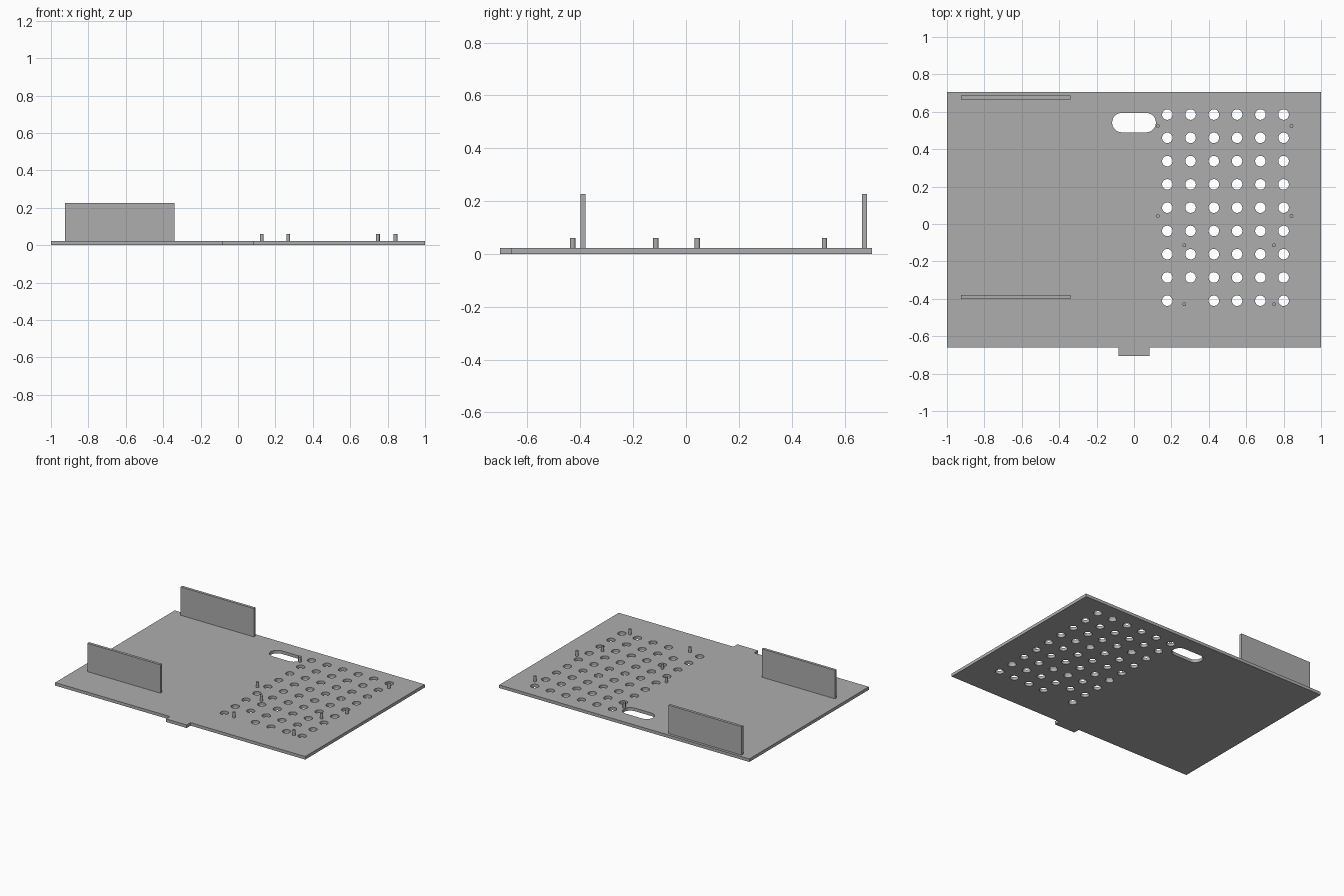
import bpy, bmesh
from math import cos, sin, pi

if "Cube" in bpy.data.objects:
    bpy.data.objects.remove(bpy.data.objects["Cube"], do_unlink=True)

THICK = 0.022
GREY = (0.42, 0.42, 0.42, 1)
grey = bpy.data.materials.new("plain_grey")
grey.use_nodes = True
grey.diffuse_color = GREY
grey.node_tree.nodes["Principled BSDF"].inputs["Base Color"].default_value = GREY


def arc(cx, cy, r, start, end, steps):
    """Points along an arc, end point included."""
    angles = [start + (end - start) * i / steps for i in range(steps + 1)]
    return [(cx + r * cos(a), cy + r * sin(a)) for a in angles]


def add_object(name, mesh, smooth=False):
    obj = bpy.data.objects.new(name, mesh)
    bpy.context.collection.objects.link(obj)
    mesh.materials.clear()
    mesh.materials.append(grey)
    if smooth:
        bpy.ops.object.select_all(action="DESELECT")
        obj.select_set(True)
        bpy.context.view_layer.objects.active = obj
        bpy.ops.object.shade_smooth_by_angle()
    return obj


def pierced_plate(name, loops, thick):
    """Flat plate from an outline and hole loops."""
    curve = bpy.data.curves.new(name + "_outline", "CURVE")
    curve.dimensions = "2D"
    curve.fill_mode = "BOTH"
    curve.extrude = thick / 2
    for loop in loops:
        spline = curve.splines.new("POLY")
        spline.points.add(len(loop) - 1)
        for p, (x, y) in zip(spline.points, loop):
            p.co = (x, y, 0, 1)
        spline.use_cyclic_u = True
    helper = bpy.data.objects.new(name + "_outline", curve)
    bpy.context.collection.objects.link(helper)
    graph = bpy.context.evaluated_depsgraph_get()
    mesh = bpy.data.meshes.new_from_object(helper.evaluated_get(graph))
    bpy.data.objects.remove(helper, do_unlink=True)
    bm = bmesh.new()
    bm.from_mesh(mesh)
    bmesh.ops.remove_doubles(bm, verts=bm.verts, dist=0.0005)
    bmesh.ops.translate(bm, verts=bm.verts, vec=(0, 0, thick / 2))
    bmesh.ops.recalc_face_normals(bm, faces=bm.faces)
    bm.to_mesh(mesh)
    bm.free()
    return add_object(name, mesh, smooth=True)


def box(name, x0, x1, y0, y1, z0, z1):
    bm = bmesh.new()
    bmesh.ops.create_cube(bm, size=1)
    bmesh.ops.scale(bm, vec=(x1 - x0, y1 - y0, z1 - z0), verts=bm.verts)
    bmesh.ops.translate(bm, vec=((x0 + x1) / 2, (y0 + y1) / 2, (z0 + z1) / 2), verts=bm.verts)
    mesh = bpy.data.meshes.new(name)
    bm.to_mesh(mesh)
    bm.free()
    return add_object(name, mesh)


def post(name, x, y, r, z0, z1):
    bm = bmesh.new()
    bmesh.ops.create_cone(bm, cap_ends=True, segments=24, radius1=r, radius2=r, depth=z1 - z0)
    bmesh.ops.translate(bm, vec=(x, y, (z0 + z1) / 2), verts=bm.verts)
    mesh = bpy.data.meshes.new(name)
    bm.to_mesh(mesh)
    bm.free()
    return add_object(name, mesh, smooth=True)


# Base plate with front tab
front, back, tab = -0.66, 0.705, 0.083
loops = [[(-1, back), (-1, front), (-tab, front), (-tab, -back),
          (tab, -back), (tab, front), (1, front), (1, back)]]

# Cable slot with round ends
loops.append(arc(0.065, 0.542, 0.052, -pi / 2, pi / 2, 16)
             + arc(-0.065, 0.542, 0.052, pi / 2, 3 * pi / 2, 16))

# Vent hole grid, leaving one hole out beside a post
PITCH = 0.1244
for col in range(6):
    for row in range(9):
        if (col, row) != (1, 8):
            loops.append(arc(0.178 + col * PITCH, 0.585 - row * PITCH, 0.028, 0, 2 * pi, 32)[:-1])
pierced_plate("base_plate", loops, THICK)

# Upright side walls
for name, y in (("front_wall", -0.4), ("back_wall", 0.666)):
    box(name, -0.925, -0.34, y, y + 0.02, THICK - 0.002, 0.227)

# Mounting posts in two rectangular groups
for group, xs, ys in (("rear", (0.127, 0.842), (0.524, 0.043)),
                      ("front", (0.269, 0.748), (-0.114, -0.429))):
    for i, x in enumerate(xs):
        for j, y in enumerate(ys):
            post(f"{group}_post_{i}_{j}", x, y, 0.01, THICK - 0.002, 0.061)
